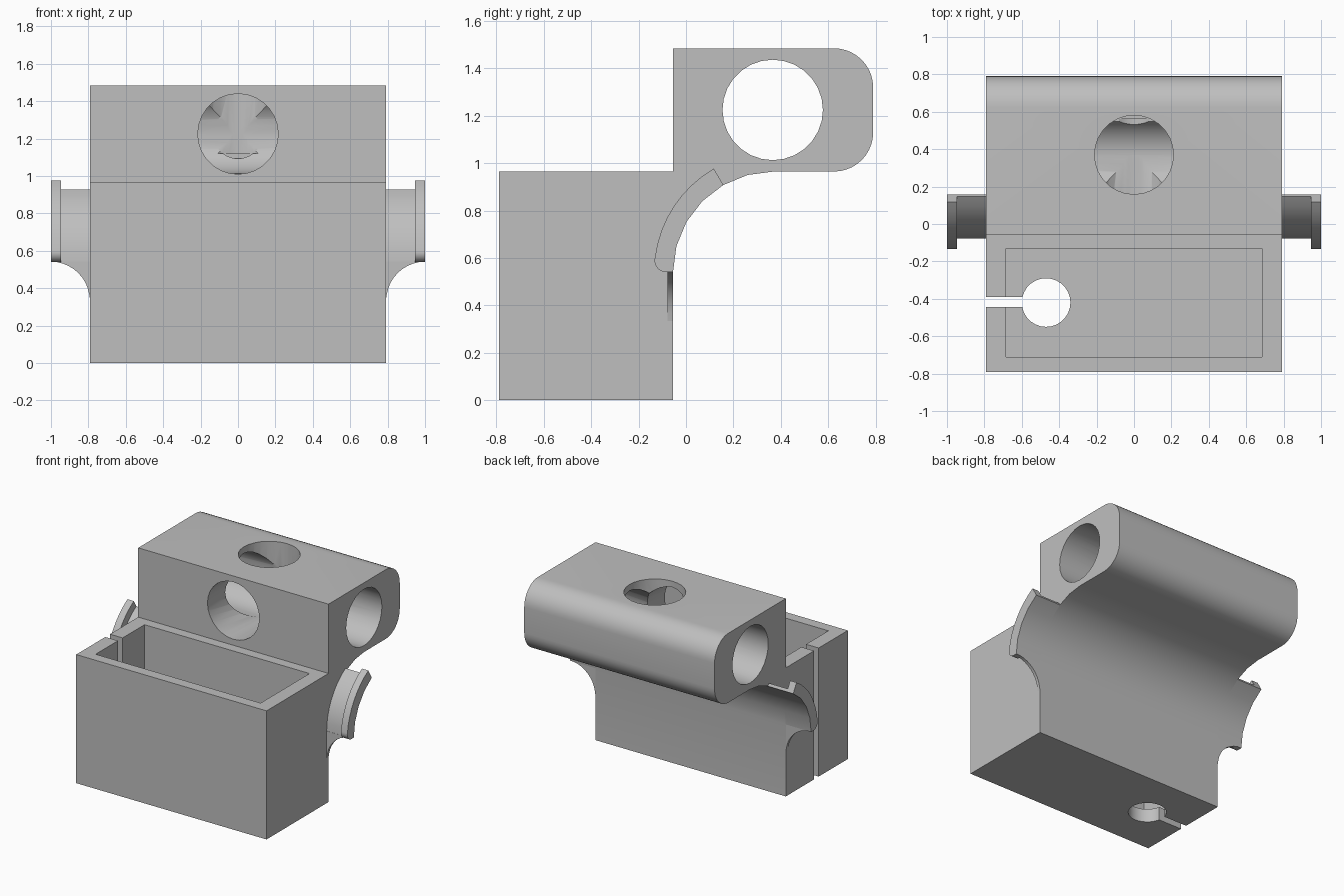
import bpy, bmesh
from math import sin, cos, pi, radians
from mathutils import Matrix, Vector

cube = bpy.data.objects.get("Cube")
if cube:
    bpy.data.objects.remove(cube, do_unlink=True)

grey = bpy.data.materials.new("plain_grey")
grey.use_nodes = True
colour = (0.52, 0.52, 0.52, 1)
grey.diffuse_color = colour
grey.node_tree.nodes["Principled BSDF"].inputs["Base Color"].default_value = colour


def arc(cx, cy, r, start, end, steps):
    """Points along a circular arc, angles in degrees."""
    angles = [radians(start + (end - start) * i / steps) for i in range(steps + 1)]
    return [(cx + r * cos(a), cy + r * sin(a)) for a in angles]


def make_object(name, bm):
    bmesh.ops.recalc_face_normals(bm, faces=bm.faces)
    mesh = bpy.data.meshes.new(name)
    bm.to_mesh(mesh)
    bm.free()
    obj = bpy.data.objects.new(name, mesh)
    bpy.context.collection.objects.link(obj)
    mesh.materials.append(grey)
    return obj


def extrude(name, profile, start, end, axis="X"):
    """Extrude a profile: (y, z) along X, or (x, z) along Y."""
    place = (lambda p, d: (d, p[0], p[1])) if axis == "X" else (lambda p, d: (p[0], d, p[1]))
    bm = bmesh.new()
    face = bm.faces.new([bm.verts.new(place(p, start)) for p in profile])
    result = bmesh.ops.extrude_face_region(bm, geom=[face])
    verts = [v for v in result["geom"] if isinstance(v, bmesh.types.BMVert)]
    shift = Vector(place((0, 0), end - start))
    bmesh.ops.translate(bm, verts=verts, vec=shift)
    return make_object(name, bm)


def box(name, low, high):
    low, high = Vector(low), Vector(high)
    bm = bmesh.new()
    size = Matrix.Diagonal((high - low).to_4d())
    bmesh.ops.create_cube(bm, size=1, matrix=Matrix.Translation((low + high) / 2) @ size)
    return make_object(name, bm)


def cylinder(name, a, b, r, sides=28):
    a, b = Vector(a), Vector(b)
    turn = (b - a).to_track_quat("Z", "Y").to_matrix().to_4x4()
    bm = bmesh.new()
    bmesh.ops.create_cone(bm, cap_ends=True, segments=sides, radius1=r, radius2=r,
                          depth=(b - a).length, matrix=Matrix.Translation((a + b) / 2) @ turn)
    return make_object(name, bm)


def combine(target, tool, operation):
    mod = target.modifiers.new(operation.lower(), "BOOLEAN")
    mod.operation, mod.solver, mod.object = operation, "EXACT", tool
    bpy.context.view_layer.objects.active = target
    bpy.ops.object.modifier_apply(modifier=mod.name)
    bpy.data.objects.remove(tool, do_unlink=True)


def finish(obj):
    obj.data.shade_smooth()
    obj.data.set_sharp_from_angle(angle=radians(30))


# Body: box, concave saddle and overhanging rounded block in one profile
half, back, ledge, top = 0.79, -0.055, 0.965, 1.485
cy, cz, saddle = 0.37, 0.54, 0.425
profile = [(-0.79, 0), (back, 0)]
profile += arc(cy, cz, saddle, 180, 90, 6)
profile += arc(0.625, 1.13, 0.165, -90, 0, 10)
profile += arc(0.625, 1.32, 0.165, 0, 90, 10)
profile += [(back, top), (back, ledge), (-0.79, ledge)]
body = extrude("body", profile, -half, half)

# Open tray, cable hole and slot in the box
cutters = [
    box("tray_cutter", (-0.685, -0.71, 0.1), (0.685, -0.13, 1.0)),
    cylinder("floor_hole_cutter", (-0.47, -0.42, -0.1), (-0.47, -0.42, 0.2), 0.13),
    box("slot_cutter", (-0.9, -0.445, -0.1), (-0.55, -0.39, 1.1)),
]

# Bores through the upper block: across, from the front, and from the top
bz = 1.225
cutters += [
    cylinder("cross_bore_cutter", (-1, 0.366, bz), (1, 0.366, bz), 0.212),
    cylinder("front_bore_cutter", (0, -0.2, bz), (0, 0.37, bz), 0.215),
    cylinder("front_pilot_cutter", (0, 0.3, bz), (0, 0.562, bz), 0.132),
    cylinder("top_bore_cutter", (0, 0.37, 1.6), (0, 0.37, 1.12), 0.211),
]
for cutter in cutters:
    combine(body, cutter, "DIFFERENCE")
finish(body)

# Side clips: curved neck, raised outer flange and a thin flared gusset
neck = arc(cy, cz, 0.447, 180, 120, 8) + arc(cy, cz, saddle, 120, 180, 4)
flange = (arc(-0.083, 0.59, 0.05, 270, 180, 6)
          + arc(cy, cz, 0.505, 173, 120, 8) + arc(cy, cz, saddle, 120, 180, 4))
gusset = [(half, 0.335)] + arc(1.0, 0.335, 0.207, 180, 90, 10)[1:] + [(half, 0.542)]
for side, sign in (("left", 1), ("right", -1)):
    finish(extrude(side + "_clip_neck", neck, sign * half, sign * 0.96))
    finish(extrude(side + "_clip_flange", flange, sign * 0.947, sign * 1.0))
    finish(extrude(side + "_clip_gusset", [(sign * x, z) for x, z in gusset],
                   -0.078, back, axis="Y"))
